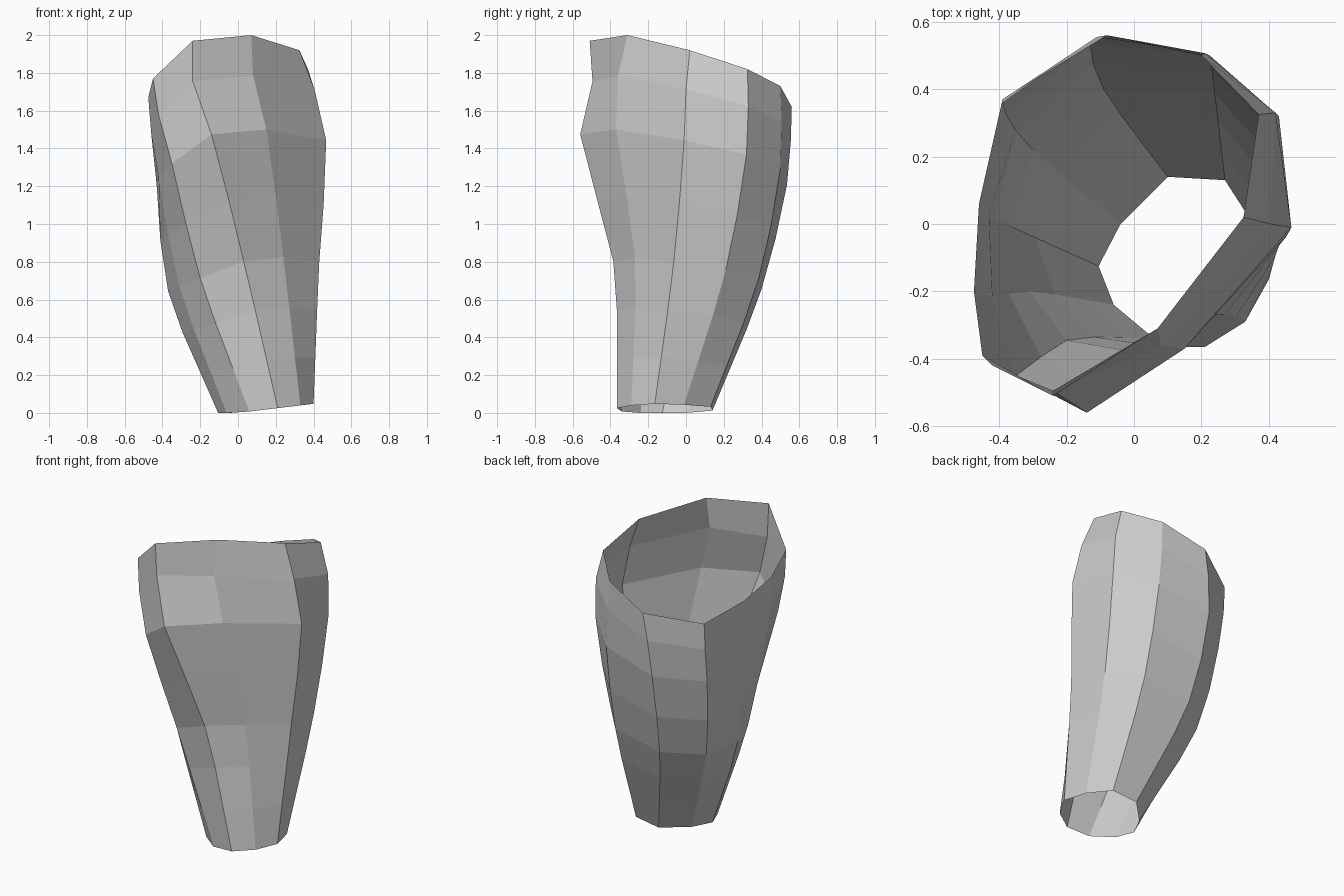
import bpy, bmesh
from mathutils import Vector

if "Cube" in bpy.data.objects:
    bpy.data.objects.remove(bpy.data.objects["Cube"])

# Cross-sections (x, y) at five levels; ten corners each, same order round the tube
SECTIONS = {
    0: [(.21, -.365), (.33, -.29), (.40, -.165), (.36, -.01), (.27, .13),
        (.10, .14), (-.04, .0), (-.105, -.125), (-.06, -.24), (.06, -.34)],
    3: [(.03, -.385), (.24, -.27), (.43, -.065), (.40, .21), (.24, .385),
        (-.09, .40), (-.30, .22), (-.37, -.005), (-.31, -.20), (-.20, -.345)],
    5: [(-.14, -.56), (.15, -.37), (.467, -.01), (.43, .32), (.225, .50),
        (-.13, .535), (-.38, .325), (-.43, .03), (-.42, -.22), (-.35, -.45)],
    6: [(-.24, -.495), (.08, -.36), (.405, .0), (.42, .33), (.21, .507),
        (-.11, .555), (-.39, .36), (-.45, .05), (-.46, -.215), (-.42, -.42)],
    7: [(-.24, -.51), (.07, -.31), (.325, .02), (.37, .325), (.20, .50),
        (-.08, .56), (-.39, .37), (-.46, .06), (-.475, -.20), (-.45, -.39)],
}
# Slanted rim height at each corner, and how far up each of the eight rings sits
RIM_Z = [1.97, 2.0, 1.92, 1.82, 1.73, 1.62, 1.56, 1.61, 1.67, 1.77]
LEVELS = [0, .13, .265, .40, .565, .745, .89, 1]
SIDES = len(RIM_Z)


def section_point(level, corner):
    """Smooth (Hermite) blend between the neighbouring cross-sections."""
    keys = sorted(SECTIONS)
    pts = [Vector(SECTIONS[k][corner]) for k in keys]
    ts = [LEVELS[k] for k in keys]
    if level in keys:
        return pts[keys.index(level)]

    def slope(i):
        a, b = max(i - 1, 0), min(i + 1, len(ts) - 1)
        return (pts[b] - pts[a]) / (ts[b] - ts[a])

    t = LEVELS[level]
    i = max(n for n in range(len(ts)) if ts[n] < t)
    h = ts[i + 1] - ts[i]
    s = (t - ts[i]) / h
    return (pts[i] * (2*s**3 - 3*s**2 + 1) + pts[i + 1] * (3*s**2 - 2*s**3)
            + slope(i) * h * (s**3 - 2*s**2 + s) + slope(i + 1) * h * (s**3 - s**2))


# Open ten-sided tapering sleeve, lofted ring by ring
bm = bmesh.new()
rings = []
for level, f in enumerate(LEVELS):
    ring = []
    for c in range(SIDES):
        p = section_point(level, c)
        base = .12 * max(SECTIONS[0][c][0], 0)
        ring.append(bm.verts.new((p.x, p.y, base + (RIM_Z[c] - base) * f)))
    rings.append(ring)
for low, high in zip(rings, rings[1:]):
    for c in range(SIDES):
        n = (c + 1) % SIDES
        bm.faces.new((low[c], low[n], high[n], high[c]))
mesh = bpy.data.meshes.new("sleeve")
bm.to_mesh(mesh)
bm.free()
sleeve = bpy.data.objects.new("sleeve", mesh)
bpy.context.collection.objects.link(sleeve)
